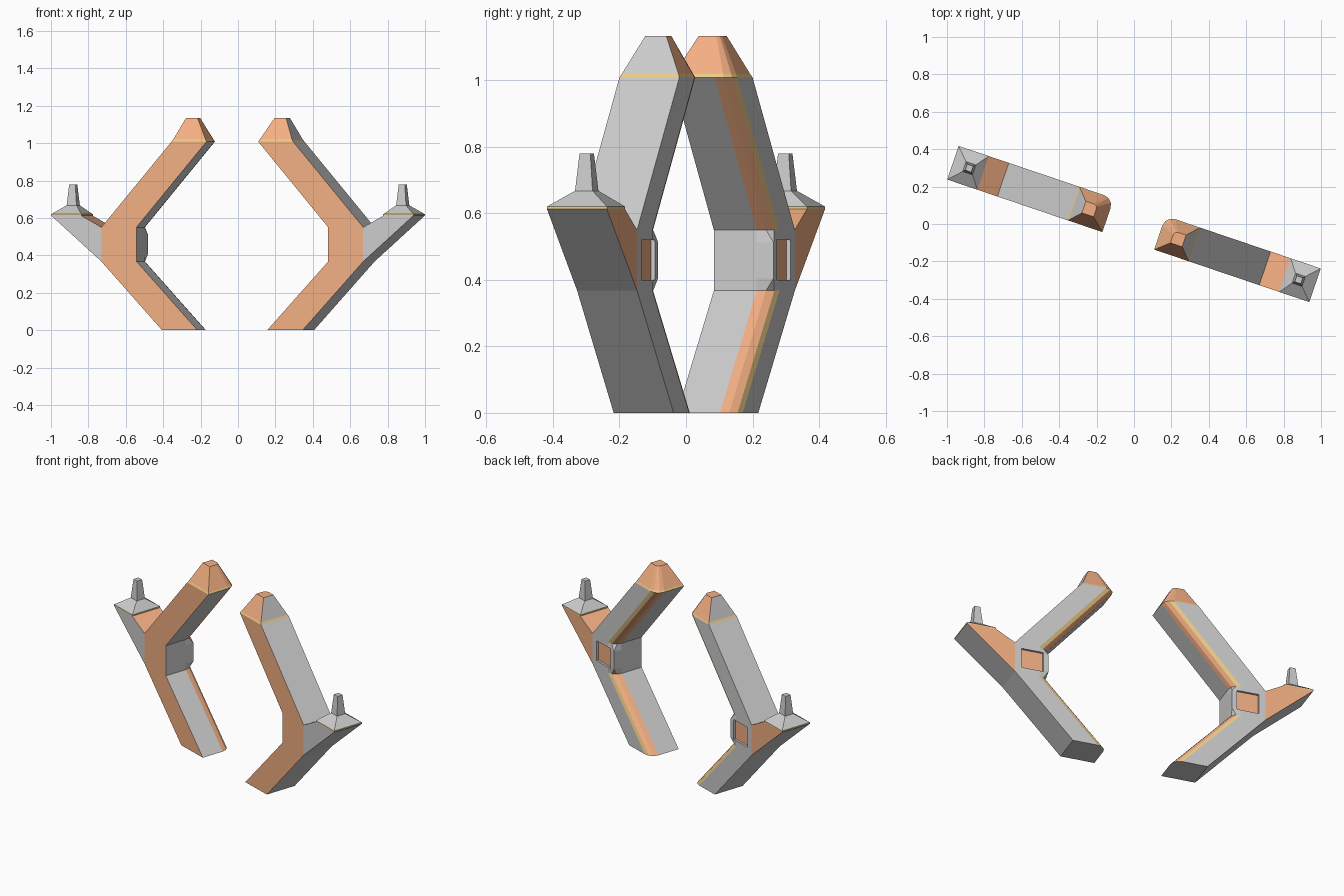
import bpy, bmesh, math

if "Cube" in bpy.data.objects:
    bpy.data.objects.remove(bpy.data.objects["Cube"])

TURN = math.radians(-18.7)   # whole pair is turned about z
D = 0.095                    # half depth of each bracket
GREY, ORANGE, GOLD = 0, 1, 2


def material(name, rgb):
    m = bpy.data.materials.new(name)
    m.diffuse_color = (*rgb, 1)
    m.use_nodes = True
    m.node_tree.nodes["Principled BSDF"].inputs["Base Color"].default_value = m.diffuse_color
    return m


MATS = [material("grey", (0.8, 0.8, 0.8)),
        material("orange", (0.9, 0.43, 0.23)),
        material("gold", (0.85, 0.6, 0.25))]


def loft(name, rings, paint=lambda level, side: GREY, caps=(GREY, GREY)):
    """Skin a list of equal-length point rings, with painted sides and caps."""
    bm = bmesh.new()
    vs = [[bm.verts.new(p) for p in ring] for ring in rings]
    n = len(rings[0])
    for i in range(len(rings) - 1):
        for k in range(n):
            j = (k + 1) % n
            f = bm.faces.new((vs[i][k], vs[i][j], vs[i + 1][j], vs[i + 1][k]))
            f.material_index = paint(i, k)
    bm.faces.new(vs[0][::-1]).material_index = caps[0]
    bm.faces.new(vs[-1]).material_index = caps[1]
    bmesh.ops.remove_doubles(bm, verts=bm.verts, dist=1e-5)
    bmesh.ops.recalc_face_normals(bm, faces=bm.faces)
    me = bpy.data.meshes.new(name)
    bm.to_mesh(me)
    bm.free()
    for m in MATS:
        me.materials.append(m)
    ob = bpy.data.objects.new(name, me)
    bpy.context.collection.objects.link(ob)
    return ob


def mirror_and_turn(ob):
    ob.modifiers.new("pair", 'MIRROR')
    ob.rotation_euler.z = TURN


def bracket_ring(z, xi, xo, d=D, r=0.054, square=False):
    """Horizontal section: rectangle with a rounded (or square) inner back corner."""
    pts = [(xi, -d), (xo, -d), (xo, d)]
    for a in (90, 60, 30, 0):
        c, s = math.cos(math.radians(a)), math.sin(math.radians(a))
        if square:
            c, s = (1 if a < 90 else 0), (1 if a > 0 else 0)
        pts.append((xi + r - r * c, d - r + r * s))
    return [(x, y, z) for x, y in pts]


def rect(z, x0, x1, d):
    return [(x0, -d, z), (x1, -d, z), (x1, d, z), (x0, d, z)]


# angled bracket: lower arm, squared middle, upper arm, tapered tip
rings = [bracket_ring(0, .197, .397),
         bracket_ring(.367, .541, .739),
         bracket_ring(.405, .541, .739, square=True),
         bracket_ring(.512, .541, .739, square=True),
         bracket_ring(.55, .541, .739),
         bracket_ring(1.008, .146, .343),
         bracket_ring(1.018, .152, .336, d=.090, r=.052),
         bracket_ring(1.133, .217, .283, d=.033, r=.022)]


def bracket_paint(level, side):
    if level == 5:
        return GOLD
    if level == 6:
        return GREY if side == 1 else ORANGE
    if side == 0:
        return ORANGE
    if level in (0, 4):
        return {3: GOLD, 4: ORANGE, 5: ORANGE}.get(side, GREY)
    return GREY


bracket = loft("bracket", rings, bracket_paint, (GREY, ORANGE))

# recessed window in the back of the middle
FLOOR = D - .013
cutter = loft("window_cutter", [[(x, y, z) for x, y in
              ((.572, FLOOR), (.700, FLOOR), (.700, .13), (.572, .13))] for z in (.40, .52)])
cutter.hide_render = True
mod = bracket.modifiers.new("window", 'BOOLEAN')
mod.object, mod.operation, mod.solver = cutter, 'DIFFERENCE', 'EXACT'
bpy.context.view_layer.objects.active = bracket
bpy.ops.object.modifier_apply(modifier=mod.name)
bpy.data.objects.remove(cutter)
for p in bracket.data.polygons:
    if abs(p.center.y - FLOOR) < 1e-3 and abs(p.normal.y) > .99 and .39 < p.center.z < .53:
        p.material_index = ORANGE

# outer wing, orange on the back and upper slope
profile = [(.739, .367), (1.022, .612), (.852, .612), (.739, .55)]
wing = loft("wing", [[(x, y, z) for x, z in profile] for y in (-D, D)],
            lambda level, side: ORANGE if side == 2 else GREY, (GREY, ORANGE))

# gold trim, pyramid roof and post on the wing
roof = loft("wing_roof", [rect(.612, .852, 1.022, D), rect(.620, .852, 1.022, D),
                          rect(.667, .902, .958, .028)],
            lambda level, side: GOLD if level == 0 else GREY)
post = loft("wing_post", [rect(.665, .902, .958, .028), rect(.78, .913, .947, .017)])

for ob in (bracket, wing, roof, post):
    mirror_and_turn(ob)
